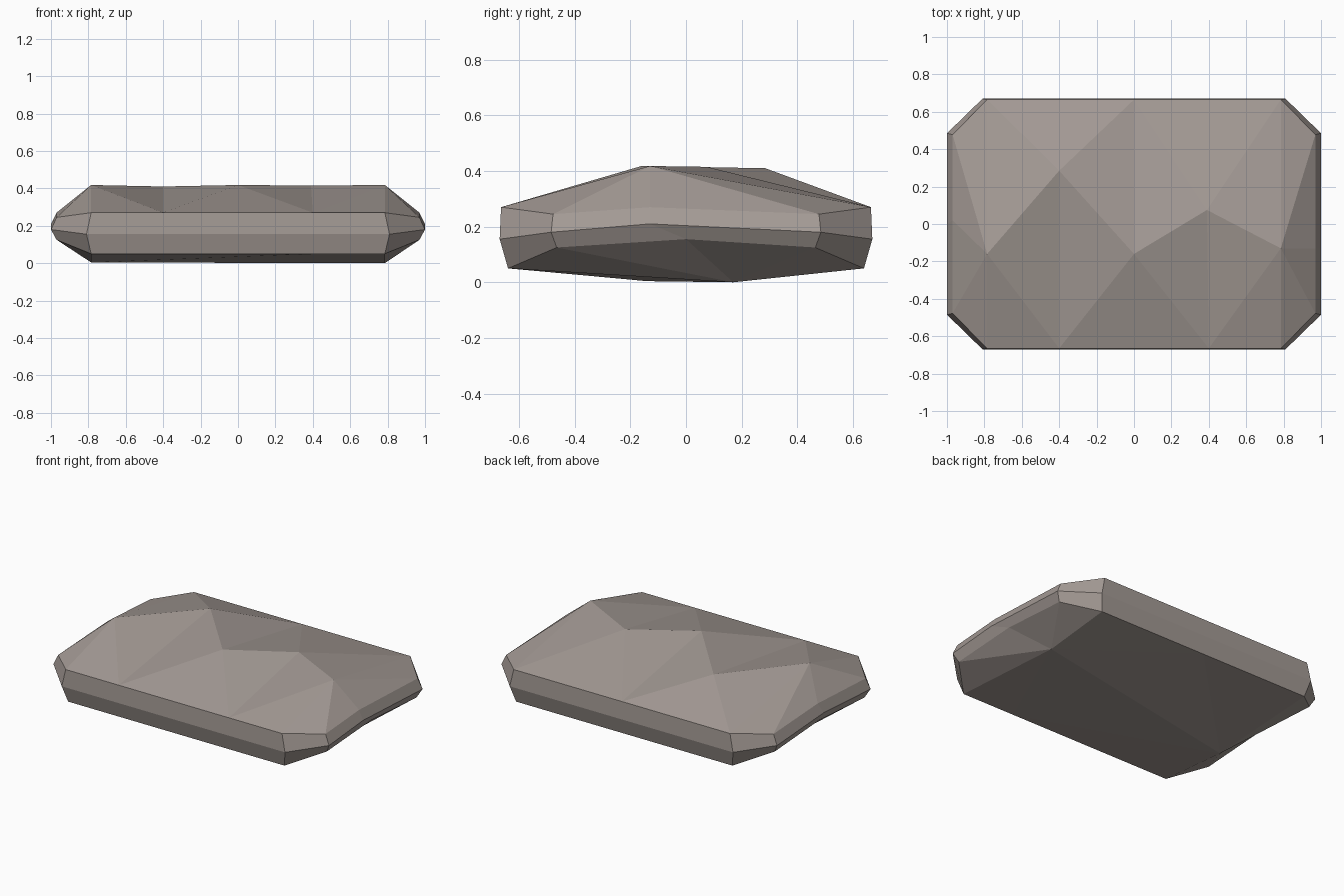
import bpy, bmesh

if "Cube" in bpy.data.objects:
    bpy.data.objects.remove(bpy.data.objects["Cube"])

stone = bpy.data.materials.new("warm_grey_stone")
stone.diffuse_color = (0.37, 0.325, 0.30, 1)
stone.use_nodes = True
stone.node_tree.nodes["Principled BSDF"].inputs["Base Color"].default_value = stone.diffuse_color

bm = bmesh.new()


def ring(xl, yl, zl, xc, yc, zc, zm, right_y, left_y):
    """Clipped-corner outline: long edges at yl, end edges at xc."""
    pts = [(-xl, -yl, zl), (-0.4, -yl, zl), (0.4, -yl, zl), (xl, -yl, zl),
           (xc, -yc, zc), (xc, right_y, zm), (xc, yc, zc),
           (xl, yl, zl), (0, yl, zl), (-xl, yl, zl),
           (-xc, yc, zc), (-xc, left_y, zm), (-xc, -yc, zc)]
    return [bm.verts.new(p) for p in pts]


# Side bands
low = ring(0.785, 0.64, 0.05, 0.97, 0.465, 0.125, 0.155, 0, 0)
mid = ring(0.81, 0.67, 0.155, 1.0, 0.485, 0.18, 0.21, -0.13, 0)
top = ring(0.785, 0.665, 0.27, 0.97, 0.478, 0.245, 0.27, -0.13, 0.02)
n = len(low)
for a, b in ((low, mid), (mid, top)):
    for i in range(n):
        j = (i + 1) % n
        bm.faces.new((a[i], a[j], b[j], b[i]))

# Faceted crown: zigzag ridge with valleys running to the rim
t1, t2, t3, t4, t5 = [bm.verts.new(p) for p in (
    (-0.785, -0.16, 0.418), (-0.4, 0.285, 0.41), (0, -0.16, 0.418),
    (0.39, 0.075, 0.415), (0.785, -0.13, 0.418))]
fl, f1, f2, fr = top[0:4]
br, b0, bl = top[7:10]
for tri in ((t1, fl, f1), (t1, f1, t2), (t2, f1, t3), (t3, f1, f2),
            (t3, f2, t4), (t4, f2, t5), (t5, f2, fr),
            (t5, br, t4), (t4, br, b0), (t4, b0, t3), (t3, b0, t2),
            (t2, b0, bl), (t2, bl, t1)):
    bm.faces.new(tri)

# Underside: shallow diagonal keel
p = bm.verts.new((-0.785, -0.14, 0.004))
q = bm.verts.new((0.785, 0.17, 0.0))
for tri in ((p, low[1], low[0]), (p, low[2], low[1]), (p, q, low[2]),
            (q, low[3], low[2]), (q, low[8], low[7]), (q, p, low[8]),
            (p, low[9], low[8])):
    bm.faces.new(tri)

# End facets fanning from ridge and keel ends
for rim, right, left in ((top, t5, t1), (low, q, p)):
    for i in range(3, 7):
        bm.faces.new((right, rim[i], rim[i + 1]))
    for i in range(9, 13):
        bm.faces.new((left, rim[i], rim[(i + 1) % n]))

bmesh.ops.recalc_face_normals(bm, faces=bm.faces)
mesh = bpy.data.meshes.new("flat_rock")
bm.to_mesh(mesh)
bm.free()
mesh.materials.append(stone)
rock = bpy.data.objects.new("flat_rock", mesh)
bpy.context.collection.objects.link(rock)
